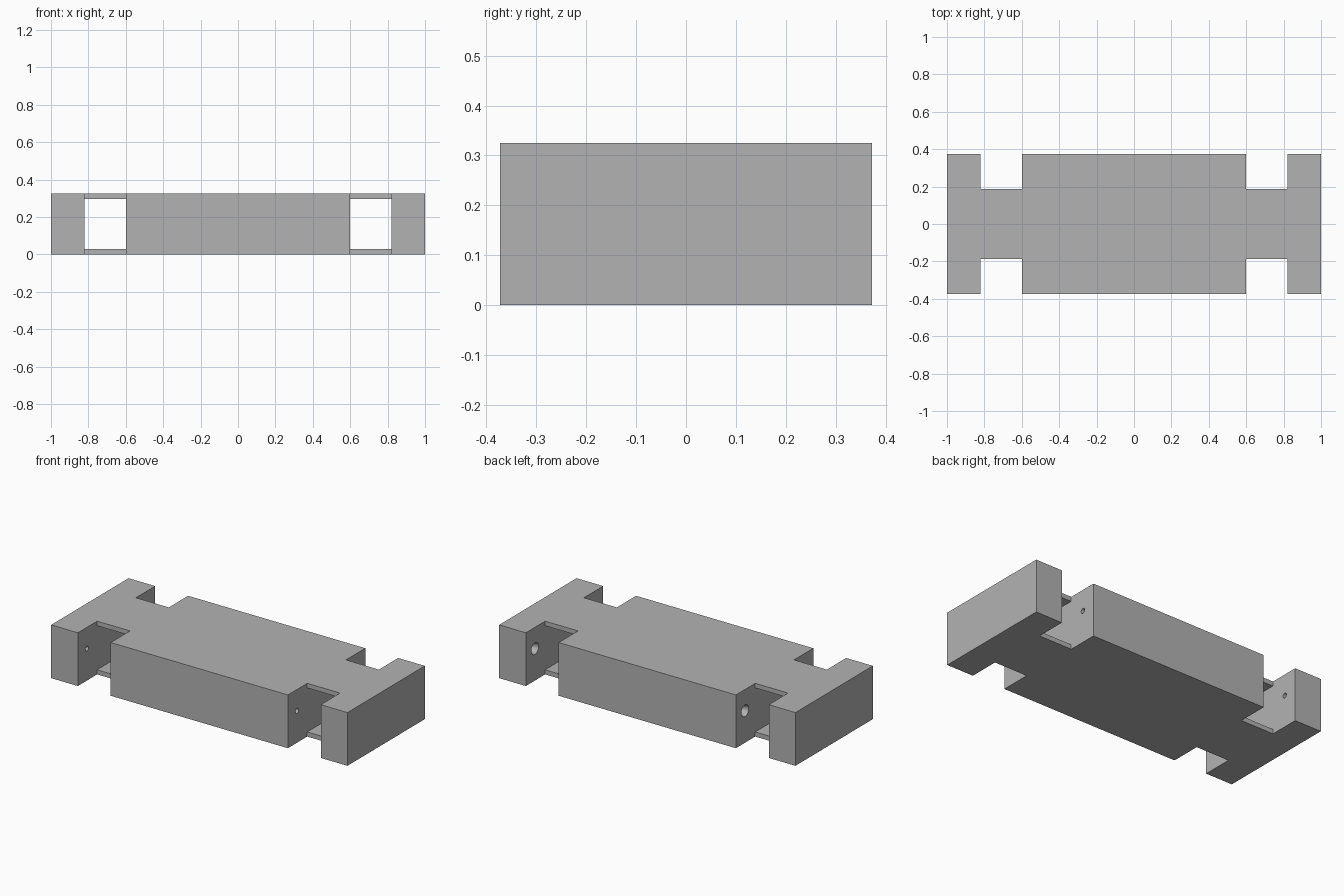
import bpy, math

cube = bpy.data.objects.get("Cube")
if cube:
    bpy.data.objects.remove(cube, do_unlink=True)

LENGTH, WIDTH, HEIGHT = 2.0, 0.746, 0.325
GAP_IN, GAP_OUT = 0.598, 0.82      # wheel gaps along x
NECK = 0.187                       # half width of the necks
SKIN = 0.028                       # neck plate thickness
HOLE_Y, HOLE_Z = 0.285, 0.195

grey = bpy.data.materials.new("plain grey")
grey.use_nodes = True
colour = (0.45, 0.45, 0.45, 1)
grey.diffuse_color = colour
grey.node_tree.nodes["Principled BSDF"].inputs["Base Color"].default_value = colour


def box(name, lo, hi):
    centre = [(a + b) / 2 for a, b in zip(lo, hi)]
    bpy.ops.mesh.primitive_cube_add(size=1, location=centre)
    ob = bpy.context.object
    ob.name = name
    ob.scale = [b - a for a, b in zip(lo, hi)]
    bpy.ops.object.transform_apply(location=True, rotation=True, scale=True)
    return ob


def socket(x, y, direction, r_mouth, r_end, depth):
    """Round cutter running into a gap wall along x."""
    start = x - direction * 0.001
    bpy.ops.mesh.primitive_cone_add(
        vertices=24, radius1=r_mouth, radius2=r_end, depth=depth,
        location=(start + direction * depth / 2, y, HOLE_Z),
        rotation=(0, direction * math.pi / 2, 0))
    return bpy.context.object


def cut(target, cutter):
    cutter.hide_render = True
    mod = target.modifiers.new("cut", 'BOOLEAN')
    mod.operation = 'DIFFERENCE'
    mod.solver = 'EXACT'
    mod.object = cutter
    bpy.context.view_layer.objects.active = target
    bpy.ops.object.modifier_apply(modifier=mod.name)
    bpy.data.objects.remove(cutter, do_unlink=True)


# Solid slab
chassis = box("chassis", (-LENGTH / 2, -WIDTH / 2, 0), (LENGTH / 2, WIDTH / 2, HEIGHT))
chassis.data.materials.append(grey)

for side in (-1, 1):
    x0, x1 = sorted((side * GAP_IN, side * GAP_OUT))
    # Wheel notches on both long sides
    for y in (-1, 1):
        y0, y1 = sorted((y * NECK, y * WIDTH))
        cut(chassis, box("notch_cutter", (x0, y0, -1), (x1, y1, 1)))
    # Channel through the neck, leaving thin top and bottom plates
    cut(chassis, box("channel_cutter", (x0, -WIDTH, SKIN), (x1, WIDTH, HEIGHT - SKIN)))

# Axle sockets: small bores on one wall of each gap, wide tapered ones opposite
for y in (-HOLE_Y, HOLE_Y):
    for x in (-GAP_OUT, GAP_IN):
        cut(chassis, socket(x, y, -1, 0.015, 0.015, 0.1))
    for x in (-GAP_IN, GAP_OUT):
        cut(chassis, socket(x, y, 1, 0.036, 0.018, 0.05))
        cut(chassis, socket(x, y, 1, 0.018, 0.018, 0.1))

bpy.ops.object.select_all(action='DESELECT')
chassis.select_set(True)
bpy.context.view_layer.objects.active = chassis
bpy.ops.object.shade_smooth_by_angle(angle=math.radians(25))
